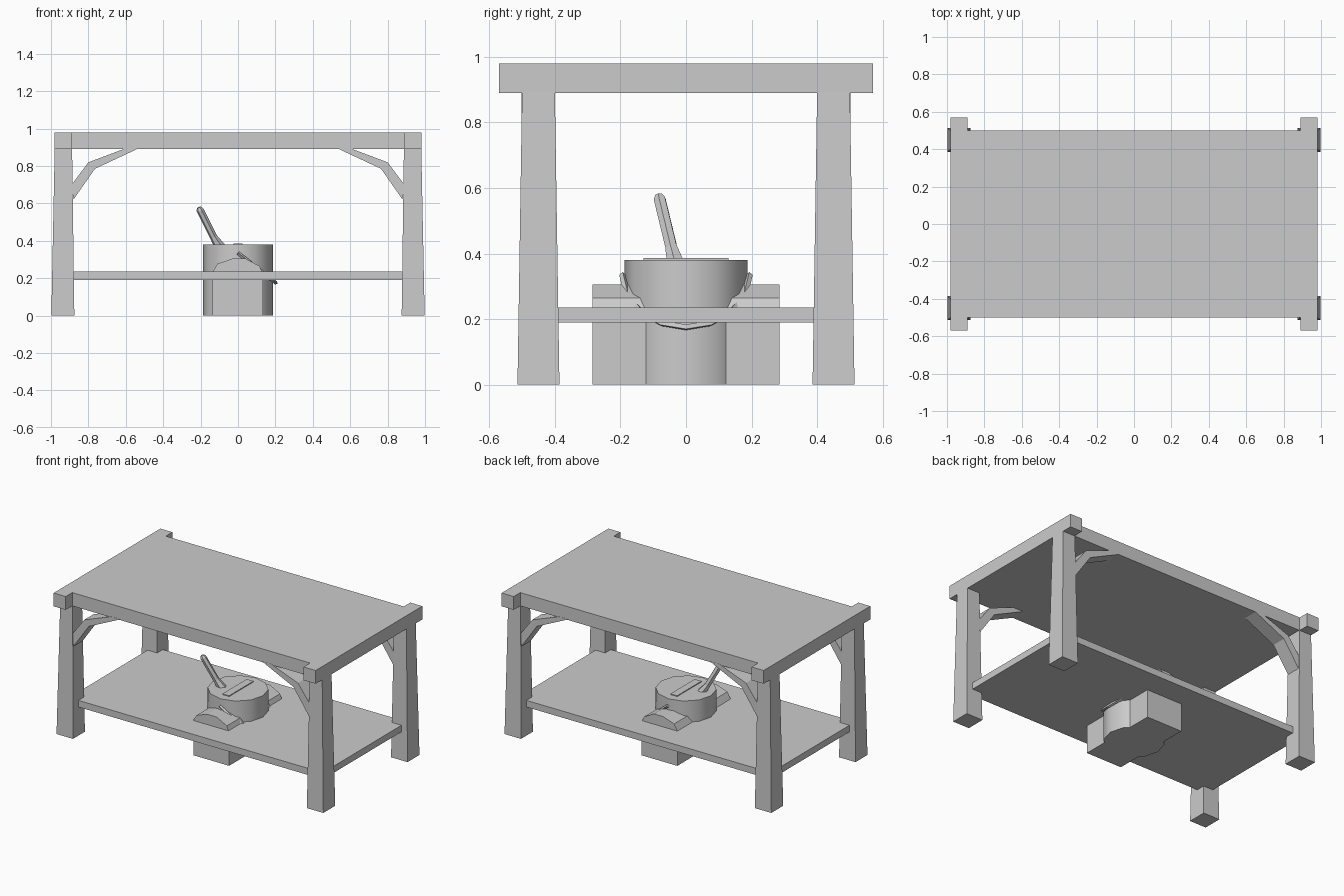
import bpy, bmesh, math

if "Cube" in bpy.data.objects:
    bpy.data.objects.remove(bpy.data.objects["Cube"])


def make_object(name, bm):
    bmesh.ops.recalc_face_normals(bm, faces=bm.faces)
    mesh = bpy.data.meshes.new(name)
    bm.to_mesh(mesh)
    bm.free()
    obj = bpy.data.objects.new(name, mesh)
    bpy.context.collection.objects.link(obj)
    return obj


def box(name, x, y, z, top_x=None, top_y=None):
    """Box from (min, max) ranges, optionally tapering to other top ranges."""
    bm = bmesh.new()
    rings = []
    for (xa, xb), (ya, yb), h in ((x, y, z[0]), (top_x or x, top_y or y, z[1])):
        rings.append([bm.verts.new((px, py, h)) for px, py in
                      ((xa, ya), (xb, ya), (xb, yb), (xa, yb))])
    bm.faces.new(rings[0])
    bm.faces.new(rings[1])
    for i in range(4):
        j = (i + 1) % 4
        bm.faces.new((rings[0][i], rings[0][j], rings[1][j], rings[1][i]))
    return make_object(name, bm)


def prism(name, profile, y0, y1):
    """Extrude an (x, z) outline along y."""
    bm = bmesh.new()
    face = bm.faces.new([bm.verts.new((x, y0, z)) for x, z in profile])
    ext = bmesh.ops.extrude_face_region(bm, geom=[face], use_keep_orig=True)
    verts = [g for g in ext["geom"] if isinstance(g, bmesh.types.BMVert)]
    bmesh.ops.translate(bm, verts=verts, vec=(0, y1 - y0, 0))
    return make_object(name, bm)


def rod(name, points, depth, resolution):
    """Capped rod along (x, y, z, radius factor) points."""
    curve = bpy.data.curves.new(name, 'CURVE')
    curve.dimensions = '3D'
    curve.bevel_depth = depth
    curve.bevel_resolution = resolution
    curve.use_fill_caps = True
    spline = curve.splines.new('POLY')
    spline.points.add(len(points) - 1)
    for p, (x, y, z, r) in zip(spline.points, points):
        p.co = (x, y, z, 1)
        p.radius = r
    obj = bpy.data.objects.new(name, curve)
    bpy.context.collection.objects.link(obj)
    bpy.ops.object.select_all(action='DESELECT')
    obj.select_set(True)
    bpy.context.view_layer.objects.active = obj
    bpy.ops.object.convert(target='MESH')
    for poly in bpy.context.object.data.polygons:
        poly.use_smooth = False


# Table top and lower shelf
box("table_top", (-0.89, 0.89), (-0.5, 0.5), (0.89, 0.98))
box("shelf", (-0.95, 0.95), (-0.45, 0.45), (0.19, 0.235))

# End beams, tapered legs and bent corner braces
brace = [(0.88, 0.62), (0.765, 0.785), (0.53, 0.895), (0.60, 0.895),
         (0.80, 0.82), (0.89, 0.70)]
for sx, side in ((-1, "left"), (1, "right")):
    xs = lambda a, b: (sx * a, sx * b)
    box(side + "_end_beam", xs(0.89, 0.98), (-0.57, 0.57), (0.89, 0.98))
    for sy, end in ((-1, "front"), (1, "back")):
        ys = lambda a, b: (sy * a, sy * b)
        box(f"{end}_{side}_leg", xs(0.875, 0.998), ys(0.386, 0.514), (0, 0.892),
            xs(0.887, 0.98), ys(0.40, 0.50))
        prism(f"{end}_{side}_brace", [(sx * x, z) for x, z in brace],
              sy * 0.402, sy * 0.501)

# Bucket body
bm = bmesh.new()
bmesh.ops.create_cone(bm, cap_ends=True, segments=12, radius1=0.187, radius2=0.187, depth=0.38)
bmesh.ops.translate(bm, verts=bm.verts, vec=(0, 0, 0.19))
bucket = make_object("bucket", bm)
bpy.ops.object.select_all(action='DESELECT')
bucket.select_set(True)
bpy.context.view_layer.objects.active = bucket
bpy.ops.object.shade_smooth_by_angle(angle=math.radians(40))

# Arched block running through the bucket, and bar on its lid
arch = [(-0.135, 0), (0.133, 0), (0.133, 0.225), (0.115, 0.265), (0.04, 0.305),
        (-0.03, 0.305), (-0.11, 0.277), (-0.135, 0.235)]
prism("arched_block", arch, -0.285, 0.285)
box("lid_bar", (-0.025, 0.025), (-0.13, 0.13), (0.37, 0.386))

# Slanted stick standing out of the bucket
rod("stick", [(-0.095, -0.03, 0.365, 1.5), (-0.13, -0.045, 0.42, 1.0),
              (-0.203, -0.08, 0.565, 1.0), (-0.209, -0.083, 0.579, 0.6)], 0.02, 1)

# Bail handle drooping around the right side
bail = []
for i in range(9):
    t = math.pi * i / 8
    bail.append((0.203 * math.sin(t), -0.194 * math.cos(t), 0.335 - 0.16 * math.sin(t), 1))
rod("bucket_bail", bail, 0.01, 0)
